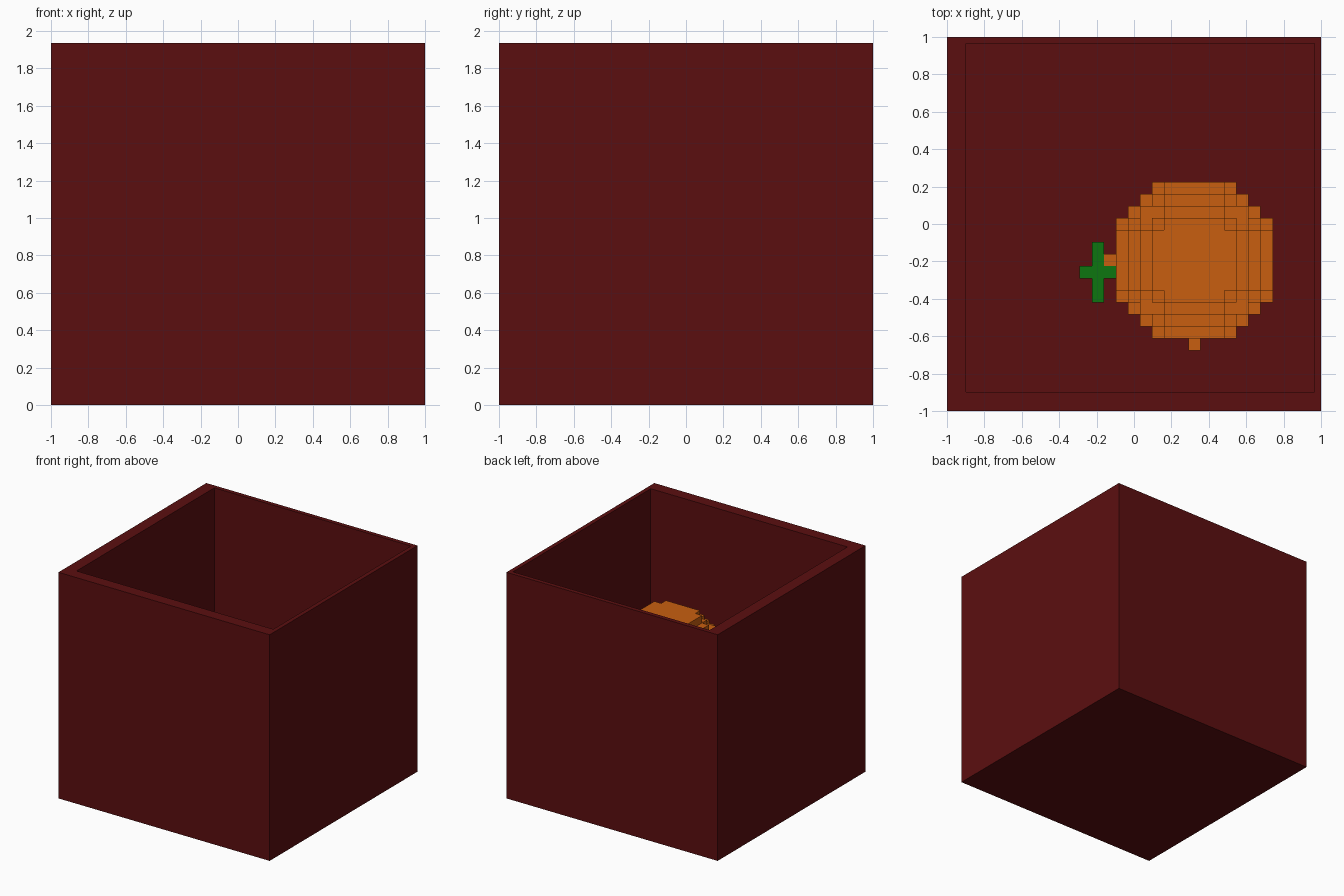
import bpy
import bmesh
import math
from mathutils import Vector

if "Cube" in bpy.data.objects:
    bpy.data.objects.remove(bpy.data.objects["Cube"])

U = 2 / 31                      # block size
ORIGIN = Vector((-1, -1, 0))    # corner of the block grid


def material(name, rgb):
    m = bpy.data.materials.new(name)
    m.diffuse_color = (*rgb, 1)
    m.use_nodes = True
    m.node_tree.nodes["Principled BSDF"].inputs["Base Color"].default_value = m.diffuse_color
    return m


RED = material("dark_red", (0.105, 0.0045, 0.005))
ORANGE = material("orange", (0.58, 0.113, 0.005))
GREEN = material("leaf_green", (0.004, 0.18, 0.005))


def add_object(name, bm, mat):
    bmesh.ops.recalc_face_normals(bm, faces=bm.faces)
    mesh = bpy.data.meshes.new(name)
    bm.to_mesh(mesh)
    bm.free()
    mesh.materials.append(mat)
    obj = bpy.data.objects.new(name, mesh)
    bpy.context.collection.objects.link(obj)
    return obj


def blocks(name, cells, mat):
    """Outer skin of a set of grid blocks, with flat areas merged."""
    cells = set(cells)
    bm = bmesh.new()
    for c in cells:
        for axis in range(3):
            for side in (0, 1):
                n = list(c)
                n[axis] += 2 * side - 1
                if tuple(n) in cells:
                    continue
                a, b = (axis + 1) % 3, (axis + 2) % 3
                quad = []
                for da, db in ((0, 0), (1, 0), (1, 1), (0, 1)):
                    p = Vector(c)
                    p[axis] += side
                    p[a] += da
                    p[b] += db
                    quad.append(bm.verts.new(ORIGIN + p * U))
                bm.faces.new(quad if side else quad[::-1])
    bmesh.ops.remove_doubles(bm, verts=bm.verts, dist=U * 0.01)
    bmesh.ops.dissolve_limit(bm, angle_limit=math.radians(1),
                             verts=bm.verts, edges=bm.edges)
    return add_object(name, bm, mat)


# Open crate: a solid box with an off-centre recess sunk from the top
bm = bmesh.new()
bmesh.ops.create_cube(bm, size=1)
for v in bm.verts:
    v.co = Vector((v.co.x * 31, v.co.y * 31, (v.co.z + 0.5) * 30)) * U
top = max(bm.faces, key=lambda f: f.calc_center_median().z)
bmesh.ops.inset_region(bm, faces=[top], thickness=1.5 * U)
bmesh.ops.translate(bm, verts=top.verts, vec=(0.5 * U, 0.5 * U, 0))
floor = bmesh.ops.extrude_discrete_faces(bm, faces=[top])["faces"][0]
for v in floor.verts:
    v.co.z = 2 * U
add_object("crate", bm, RED)

# Round fruit made of blocks
CX, CY, CZ = 20, 12, 13
R = range(-6, 7)
blocks("fruit", [(CX + x, CY + y, CZ + z) for x in R for y in R for z in R
                 if x * x + y * y + z * z < 49.5], ORANGE)

# Stubs on the front and the left of the fruit
blocks("front_stub", [(CX, CY - 7, CZ)], ORANGE)
blocks("side_stub", [(CX - 7, CY, CZ)], ORANGE)

# Cross-shaped leaf beside the left stub
LX, LY = 12, 11
blocks("leaf", [(LX, LY + i, CZ) for i in range(-2, 3)]
       + [(LX + i, LY, CZ) for i in (-1, 1)], GREEN)
